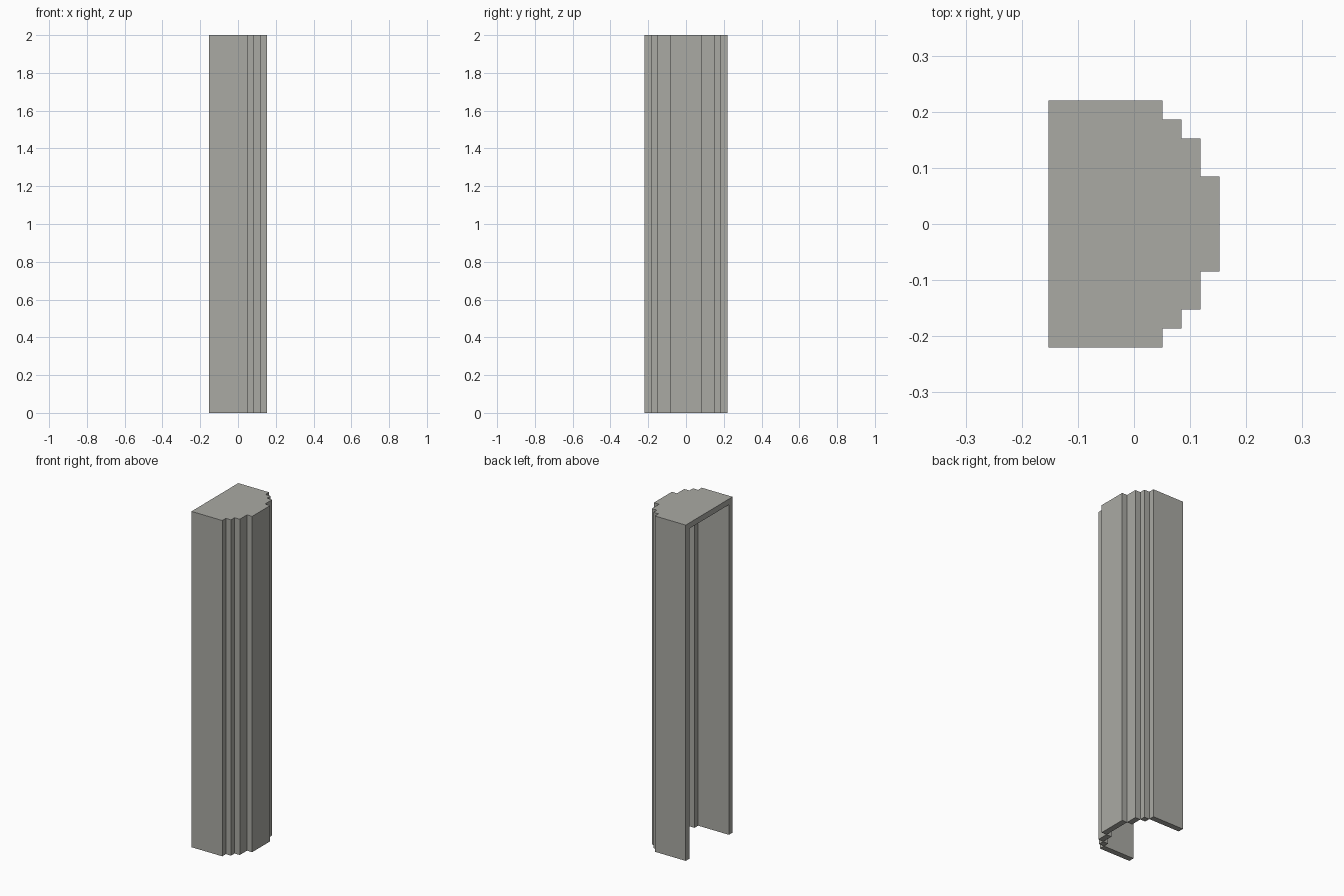
import bpy
import bmesh

cube = bpy.data.objects.get("Cube")
if cube:
    bpy.data.objects.remove(cube, do_unlink=True)

UNIT = 2 / 59          # one grid block
TOP, CEILING = 59, 58  # heights in blocks


def mirrored(half):
    """Complete a half profile across the middle, counterclockwise."""
    return half + [(x, -y) for x, y in reversed(half)]


outer = mirrored([(-4.5, -6.5), (1.5, -6.5), (1.5, -5.5), (2.5, -5.5),
                  (2.5, -4.5), (3.5, -4.5), (3.5, -2.5), (4.5, -2.5)])
inner = mirrored([(-4.5, -5.5), (1.5, -5.5), (1.5, -4.5),
                  (2.5, -4.5), (2.5, -2.5), (3.5, -2.5)])

bm = bmesh.new()


def add_face(points):
    bm.faces.new([bm.verts.new([c * UNIT for c in p]) for p in points])


def add_walls(profile, height, inward=False):
    for (ax, ay), (bx, by) in zip(profile, profile[1:]):
        quad = [(ax, ay, 0), (bx, by, 0), (bx, by, height), (ax, ay, height)]
        add_face(quad[::-1] if inward else quad)


# Stepped outside and inside walls
add_walls(outer, TOP)
add_walls(inner, CEILING, inward=True)

# Top cap and the ceiling under it
add_face([(x, y, TOP) for x, y in outer])
add_face([(x, y, CEILING) for x, y in reversed(inner)])

# Bottom lip: one strip per step, on both sides
strips = [(-4.5, 1.5, 5.5, 6.5), (1.5, 2.5, 4.5, 5.5), (2.5, 3.5, 2.5, 4.5)]
strips += [(a, b, -d, -c) for a, b, c, d in strips] + [(3.5, 4.5, -2.5, 2.5)]
for a, b, c, d in strips:
    add_face([(a, c, 0), (a, d, 0), (b, d, 0), (b, c, 0)])

# Frame around the open side
frame = [(6.5, 0), (5.5, 0), (5.5, CEILING), (-5.5, CEILING),
         (-5.5, 0), (-6.5, 0), (-6.5, TOP), (6.5, TOP)]
add_face([(-4.5, y, z) for y, z in frame])

bmesh.ops.remove_doubles(bm, verts=bm.verts, dist=0.0001)
mesh = bpy.data.meshes.new("stepped_half_column")
bm.to_mesh(mesh)
bm.free()

# Plain stone grey
grey = (0.40, 0.40, 0.37, 1)
mat = bpy.data.materials.new("warm_grey")
mat.use_nodes = True
mat.diffuse_color = grey
mat.node_tree.nodes["Principled BSDF"].inputs["Base Color"].default_value = grey
mesh.materials.append(mat)

column = bpy.data.objects.new("stepped_half_column", mesh)
bpy.context.collection.objects.link(column)
